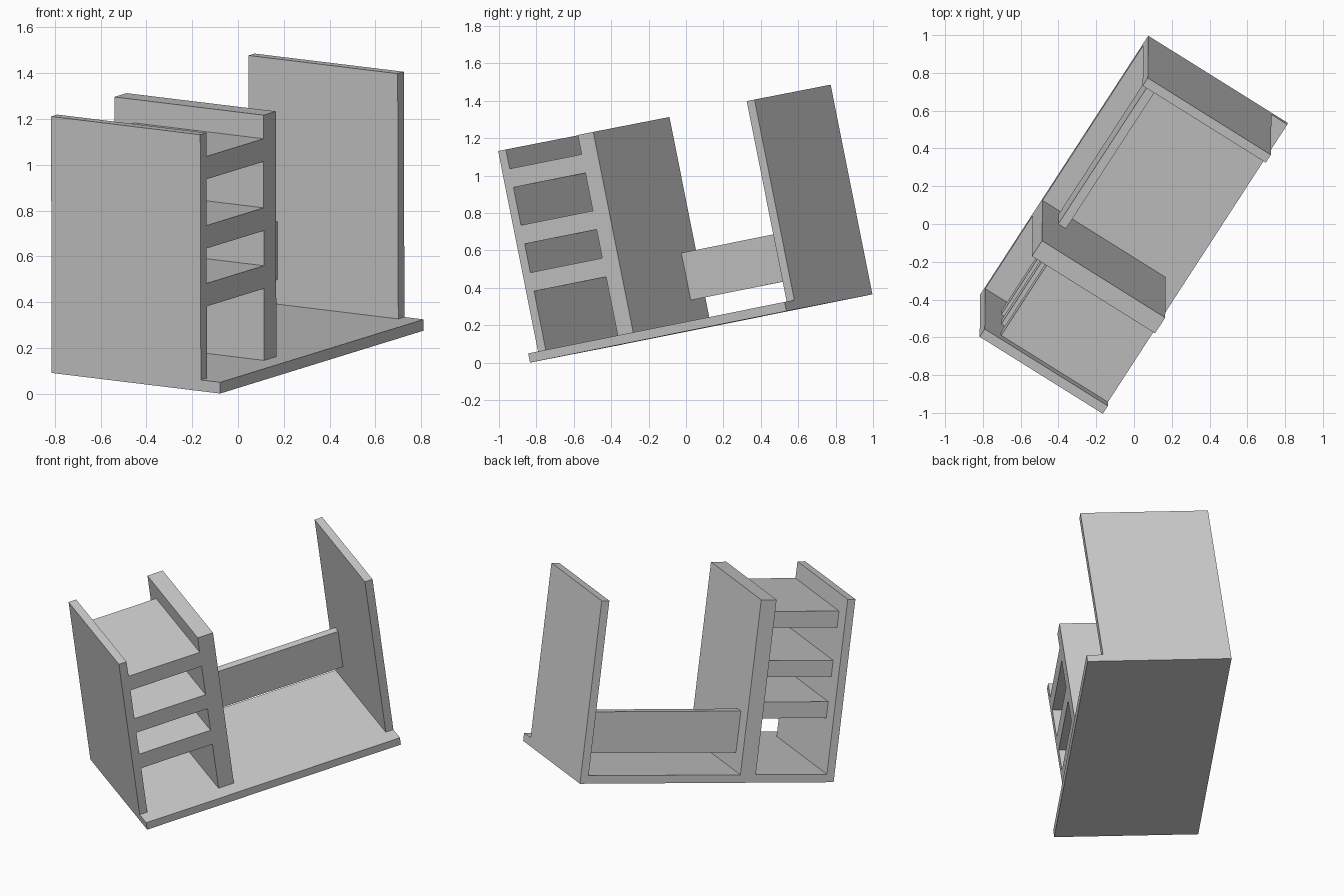
import bpy
import bmesh
from mathutils import Vector, Matrix

if "Cube" in bpy.data.objects:
    bpy.data.objects.remove(bpy.data.objects["Cube"])

# The desk is tilted in space: u = length, v = depth to the back, w = up
u = Vector((0.537, 0.827, 0.166)).normalized()
v = Vector((-0.841, 0.530, 0.1035))
v = (v - u * v.dot(u)).normalized()
w = u.cross(v)
FRAME = Matrix((u, v, w)).transposed().to_4x4()
FRAME.translation = (-0.078, -0.834, 0.0)


def board(name, us, vs, ws):
    """Flat board given by its (min, max) along length, depth and height."""
    spans = (us, vs, ws)
    bm = bmesh.new()
    bmesh.ops.create_cube(bm, size=1)
    for p in bm.verts:
        p.co = [(a + b) / 2 + c * (b - a) for c, (a, b) in zip(p.co, spans)]
    mesh = bpy.data.meshes.new(name)
    bm.to_mesh(mesh)
    bm.free()
    obj = bpy.data.objects.new(name, mesh)
    obj.matrix_world = FRAME
    bpy.context.collection.objects.link(obj)


LENGTH, DEPTH, HEIGHT, T = 1.657, 0.873, 1.143, 0.05
FRONT = 0.10                        # setback of the uprights
DIV = (0.515, 0.615)                # divider position along the length

# Bottom board
board("base", (0, LENGTH), (0, DEPTH), (0, T))

# Upright panels
for name, span in (("left_panel", (0, T)), ("divider", DIV),
                   ("right_panel", (LENGTH - T, LENGTH))):
    board(name, span, (FRONT, DEPTH), (T, HEIGHT))

# Shelves between left panel and divider, stopping short of the back
for i, top in enumerate((0.472, 0.73, 1.038)):
    board(f"shelf_{i + 1}", (T, DIV[0]), (FRONT, 0.77), (top - 0.102, top))

# Rear cross rail between divider and right panel
board("back_rail", (DIV[1], LENGTH - T), (0.725, 0.773), (0.16, 0.418))
